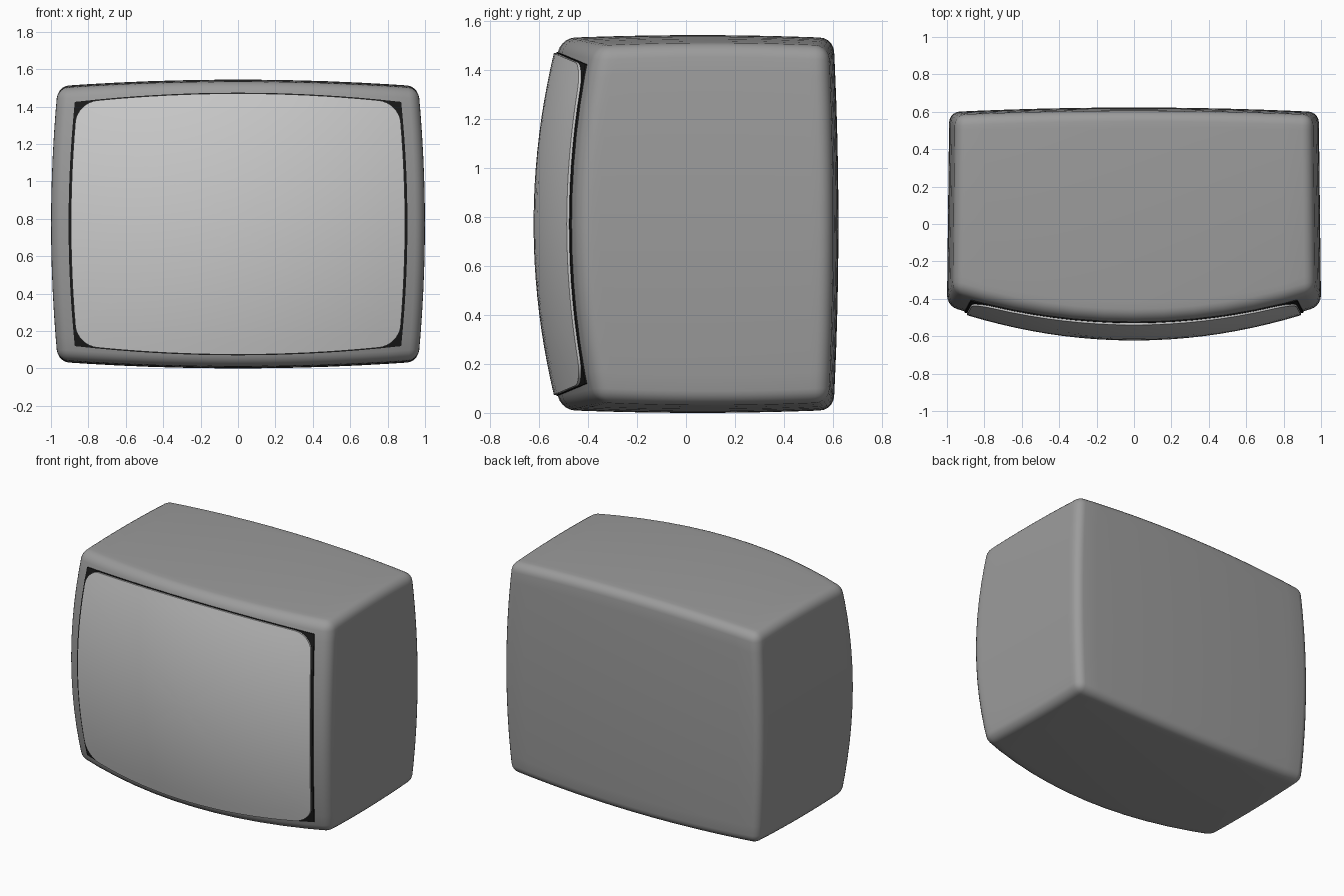
import bpy, bmesh
from math import sin, cos, pi

if "Cube" in bpy.data.objects:
    bpy.data.objects.remove(bpy.data.objects["Cube"])

ZC = 0.772  # mid height


def front(x, z, lift=0.0):
    """Bulging front surface; z is measured from mid height."""
    return -0.608 - lift + 0.17 * x * x + 0.17 * z * z


def back(x, z):
    return 0.623 - 0.025 * x * x - 0.035 * z * z


def material(name, v):
    m = bpy.data.materials.new(name)
    m.diffuse_color = (v, v, v, 1)
    m.use_nodes = True
    m.node_tree.nodes["Principled BSDF"].inputs["Base Color"].default_value = m.diffuse_color
    return m


def finish(bm, name, mat=None):
    me = bpy.data.meshes.new(name)
    bmesh.ops.recalc_face_normals(bm, faces=bm.faces)
    bm.to_mesh(me)
    bm.free()
    ob = bpy.data.objects.new(name, me)
    bpy.context.collection.objects.link(ob)
    if mat:
        me.materials.append(mat)
    bpy.ops.object.select_all(action='DESELECT')
    bpy.context.view_layer.objects.active = ob
    ob.select_set(True)
    bpy.ops.object.shade_smooth_by_angle(angle=0.7)
    return ob


# Cabinet: gridded cube pushed into a barrel-sided box, edges rounded
bm = bmesh.new()
bmesh.ops.create_cube(bm, size=2)
bmesh.ops.subdivide_edges(bm, edges=bm.edges[:], cuts=11, use_grid_fill=True)
for p in bm.verts:
    u, v, w = p.co
    x = u * (1.0 - 0.035 * w * w - 0.006 * (v + 1))
    z = w * (0.772 - 0.035 * u * u - 0.012 * v * v)
    t = (v + 1) / 2
    p.co = (x, front(x, z) * (1 - t) + back(x, z) * t, z + ZC)
bm.normal_update()
rim = [e for e in bm.edges if e.calc_face_angle(0) > 0.8]
bmesh.ops.bevel(bm, geom=rim, offset=0.055, segments=5, profile=0.5,
                affect='EDGES', clamp_overlap=True)
finish(bm, "cabinet", material("cabinet_grey", 0.33))


def outline(hw, hh, r, n=16, arc=8):
    """Rounded rectangle with bowed sides, as (x, z) points."""
    pts = []
    for k, (sx, sz) in enumerate([(1, 1), (-1, 1), (-1, -1), (1, -1)]):
        for i in range(arc + 1):
            a = k * pi / 2 + i / arc * pi / 2
            pts.append((sx * (hw - r) + r * cos(a), sz * (hh - r) + r * sin(a)))
        x0, z0 = pts[-1]
        x1, z1 = ((-x0, z0) if k % 2 == 0 else (x0, -z0))
        for i in range(1, n):
            pts.append((x0 + (x1 - x0) * i / n, z0 + (z1 - z0) * i / n))
    return [(x * (1 - 0.037 * (z / hh) ** 2), z * (1 - 0.07 * (x / hw) ** 2))
            for x, z in pts]


def panel(name, pts, lift, depth, start, mat=None):
    """Concentric rings on the front surface plus a skirt running inwards."""
    bm = bmesh.new()
    steps = 10
    rings = []
    for i in range(steps + 2):
        s = start + (1 - start) * min(i, steps) / steps
        d = depth if i > steps else 0
        rings.append([bm.verts.new((x * s, front(x * s, z * s, lift) + d, z * s + ZC))
                      for x, z in pts])
    n = len(pts)
    for a, b in zip(rings, rings[1:]):
        for j in range(n):
            bm.faces.new((a[j], a[(j + 1) % n], b[(j + 1) % n], b[j]))
    if mat is None:
        bm.faces.new(rings[0])
    finish(bm, name, mat)


# Black seal around the glass, then the glass itself
panel("screen_seal", outline(0.906, 0.702, 0.002, arc=2), 0.005, 0.03, 0.85,
      material("seal_black", 0.01))
panel("screen", outline(0.893, 0.698, 0.11), 0.015, 0.03, 0.04)
